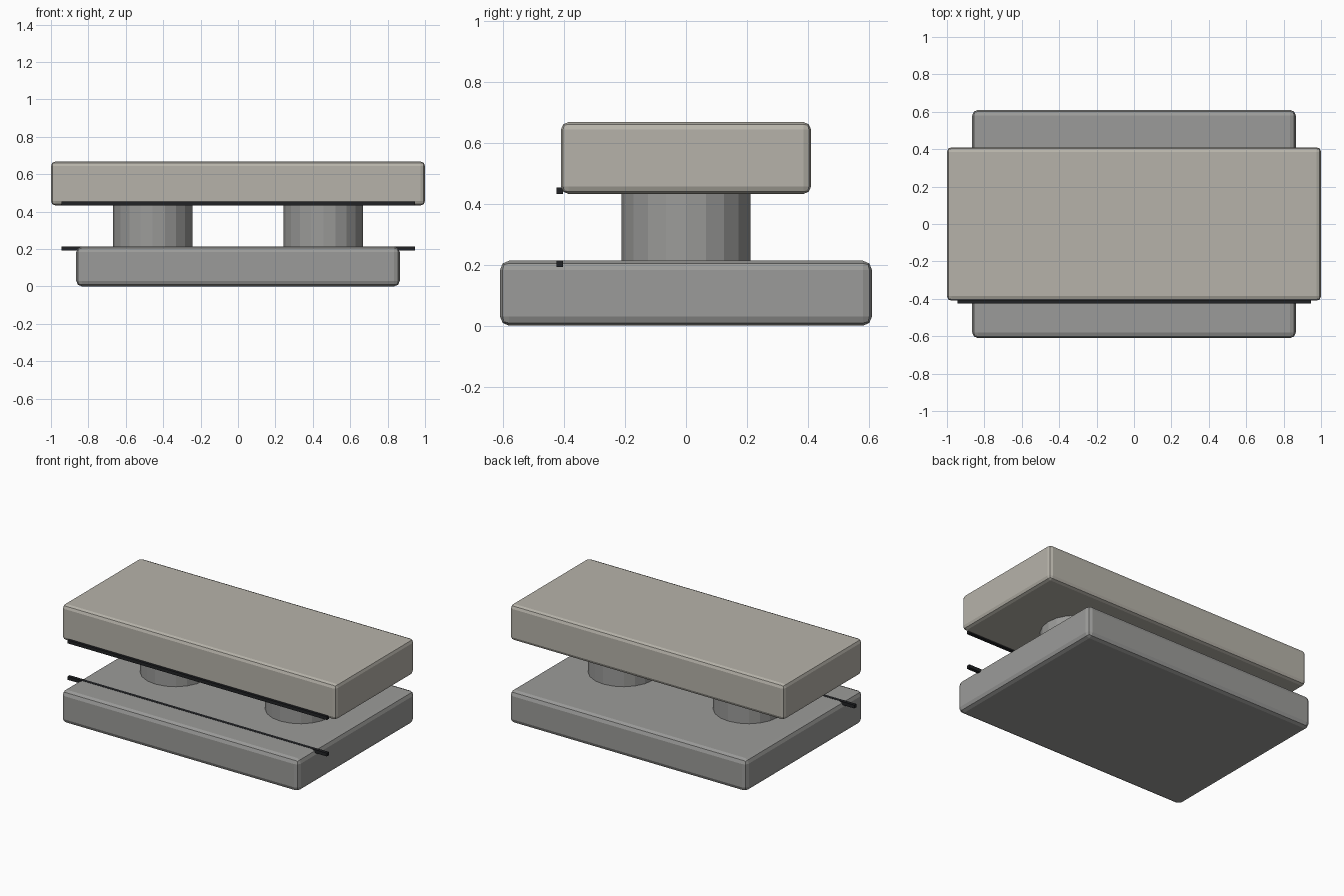
import bpy

if "Cube" in bpy.data.objects:
    bpy.data.objects.remove(bpy.data.objects["Cube"])


def material(name, rgb):
    m = bpy.data.materials.new(name)
    m.diffuse_color = (*rgb, 1)
    m.use_nodes = True
    m.node_tree.nodes["Principled BSDF"].inputs["Base Color"].default_value = m.diffuse_color
    return m


stone = material("warm_stone", (0.47, 0.45, 0.40))
grey = material("mid_grey", (0.33, 0.33, 0.32))
dark = material("dark_trim", (0.015, 0.016, 0.018))


def box(name, size, centre, mat, bevel=0.0):
    bpy.ops.mesh.primitive_cube_add(size=1, location=centre)
    ob = bpy.context.object
    ob.name = name
    ob.scale = size
    bpy.ops.object.transform_apply(location=False, rotation=False, scale=True)
    ob.data.materials.append(mat)
    if bevel:
        mod = ob.modifiers.new("rounded_edges", 'BEVEL')
        mod.width = bevel
        mod.segments = 2
    return ob


# Base and upper slabs with softened edges
box("base_slab", (1.73, 1.22, 0.213), (0, 0, 0.1065), grey, 0.03)
box("top_slab", (2.0, 0.82, 0.235), (0, 0, 0.55), stone, 0.024)

# Two faceted columns between the slabs, seated slightly into each
for side, x in (("left", -0.456), ("right", 0.456)):
    bpy.ops.mesh.primitive_cylinder_add(vertices=20, radius=0.212, depth=0.26,
                                        location=(x, 0, 0.323))
    column = bpy.context.object
    column.name = side + "_column"
    column.data.materials.append(grey)

# Thin dark trim rods running along the front
for name, z in (("lower_trim", 0.203), ("upper_trim", 0.443)):
    box(name, (1.89, 0.022, 0.022), (0, -0.414, z), dark)
